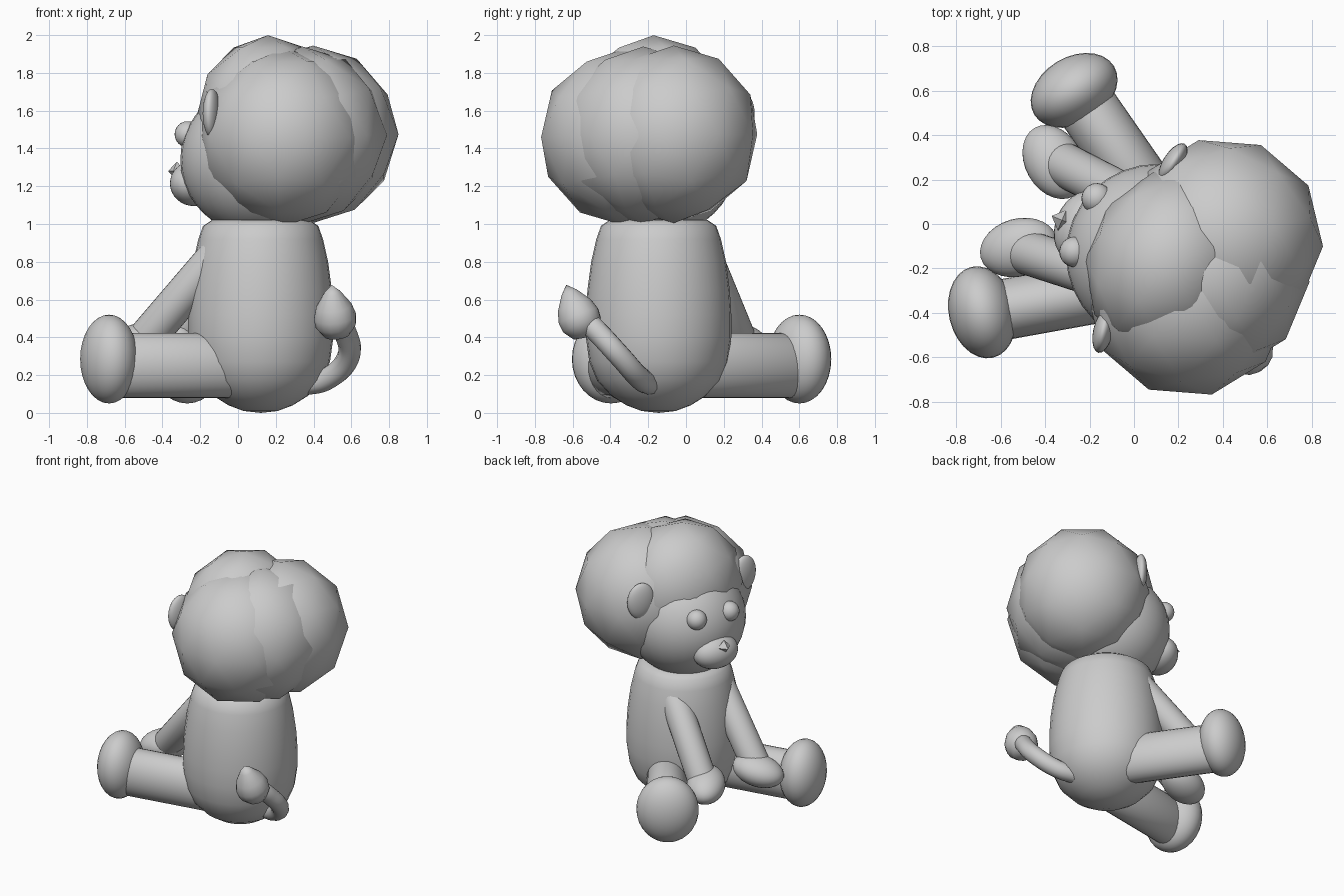
import bpy, bmesh, math
from mathutils import Vector, Matrix

if "Cube" in bpy.data.objects:
    bpy.data.objects.remove(bpy.data.objects["Cube"])

# Toy frame: local +x is the facing direction, local +y its left side
FRAME = Matrix.Translation((0.12, -0.145, 0)) @ Matrix.Rotation(math.radians(157.5), 4, 'Z')


def finish(name, bm, matrix, smooth=True):
    mesh = bpy.data.meshes.new(name)
    bmesh.ops.recalc_face_normals(bm, faces=bm.faces[:])
    bm.to_mesh(mesh)
    bm.free()
    for p in mesh.polygons:
        p.use_smooth = smooth
    ob = bpy.data.objects.new(name, mesh)
    bpy.context.collection.objects.link(ob)
    ob.matrix_world = matrix
    return ob


def ellipsoid(name, loc, radii, yaw=0, pitch=0, seg=28, rings=16):
    bm = bmesh.new()
    bmesh.ops.create_uvsphere(bm, u_segments=seg, v_segments=rings, radius=1)
    m = (FRAME @ Matrix.Translation(loc) @ Matrix.Rotation(math.radians(yaw), 4, 'Z')
         @ Matrix.Rotation(math.radians(pitch), 4, 'Y') @ Matrix.Diagonal((*radii, 1)))
    return finish(name, bm, m, seg > 6)


def lobe(name, loc, radii):
    bm = bmesh.new()
    bmesh.ops.create_icosphere(bm, subdivisions=2, radius=1.01)
    return finish(name, bm, FRAME @ Matrix.Translation(loc) @ Matrix.Diagonal((*radii, 1)))


def limb(name, a, b, side, vert):
    a, b = Vector(a), Vector(b)
    bm = bmesh.new()
    bmesh.ops.create_cone(bm, cap_ends=True, segments=28, radius1=1, radius2=1, depth=1)
    m = (FRAME @ Matrix.Translation((a + b) / 2)
         @ (b - a).to_track_quat('Z', 'Y').to_matrix().to_4x4()
         @ Matrix.Diagonal((side, vert, (b - a).length, 1)))
    return finish(name, bm, m)


def lathe(name, profile, matrix, seg=32):
    bm = bmesh.new()
    vs = [bm.verts.new((r, 0, z)) for r, z in profile]
    es = [bm.edges.new(p) for p in zip(vs, vs[1:])]
    bmesh.ops.spin(bm, geom=vs + es, axis=(0, 0, 1), cent=(0, 0, 0),
                   angle=2 * math.pi, steps=seg, use_duplicate=False)
    bmesh.ops.remove_doubles(bm, verts=bm.verts[:], dist=1e-4)
    return finish(name, bm, matrix)


# Torso
lathe("body", [(0, 0), (.09, .01), (.17, .04), (.25, .09), (.325, .17), (.367, .27),
               (.385, .4), (.385, .52), (.377, .65), (.357, .8), (.33, .92), (.305, .99),
               (.26, 1.02), (0, 1.03)], FRAME)

# Head and face
ellipsoid("face", (.012, 0, 1.34), (.415, .41, .4), seg=32, rings=20)
ellipsoid("muzzle", (.378, .01, 1.215), (.12, .165, .12))
ellipsoid("nose", (.472, .02, 1.28), (.05, .05, .05), seg=4, rings=2)

# Mane lobes
lobe("mane_top", (-.045, .01, 1.56), (.37, .425, .435))
lobe("mane_left", (-.18, .115, 1.46), (.455, .455, .465))
lobe("mane_right", (-.225, -.18, 1.475), (.45, .45, .465))
lobe("mane_back", (-.235, -.01, 1.47), (.445, .445, .465))

# Paired parts
for side, s in (("left", 1), ("right", -1)):
    ellipsoid(side + "_eye", (.365, s * .13, 1.475), (.069, .069, .069), seg=20, rings=12)
    ellipsoid(side + "_ear", (.11, s * .41, 1.585), (.045, .1, .13), yaw=s * 10, seg=20, rings=12)
    limb(side + "_arm", (.14, s * .18, .87), (.57, s * .215, .39), .1, .1)
    ellipsoid(side + "_hand", (.605, s * .208, .37), (.18, .13, .105), yaw=s * 38, pitch=12)
    limb(side + "_leg", (.06, s * .17, .25), (.62, s * .53, .25), .137, .172)
    ellipsoid(side + "_foot", (.645, s * .54, .285), (.15, .21, .235), yaw=s * 36)

# Tail, placed in world axes
curve = bpy.data.curves.new("tail", 'CURVE')
curve.dimensions = '3D'
curve.bevel_depth = .06
curve.bevel_resolution = 4
curve.use_fill_caps = True
sp = curve.splines.new('BEZIER')
path = [(.33, -.18, .15), (.47, -.24, .18), (.585, -.35, .3), (.57, -.46, .42), (.52, -.54, .5)]
sp.bezier_points.add(len(path) - 1)
for bp, co in zip(sp.bezier_points, path):
    bp.co = co
    bp.handle_left_type = bp.handle_right_type = 'AUTO'
tail = bpy.data.objects.new("tail", curve)
bpy.context.collection.objects.link(tail)

# Tail tuft
base, tip = Vector((.525, -.525, .4)), Vector((.495, -.635, .68))
lathe("tail_tuft", [(0, 0), (.07, .015), (.108, .07), (.113, .12), (.095, .18), (.045, .255), (0, .3)],
      Matrix.Translation(base) @ (tip - base).to_track_quat('Z', 'Y').to_matrix().to_4x4(), seg=16)
